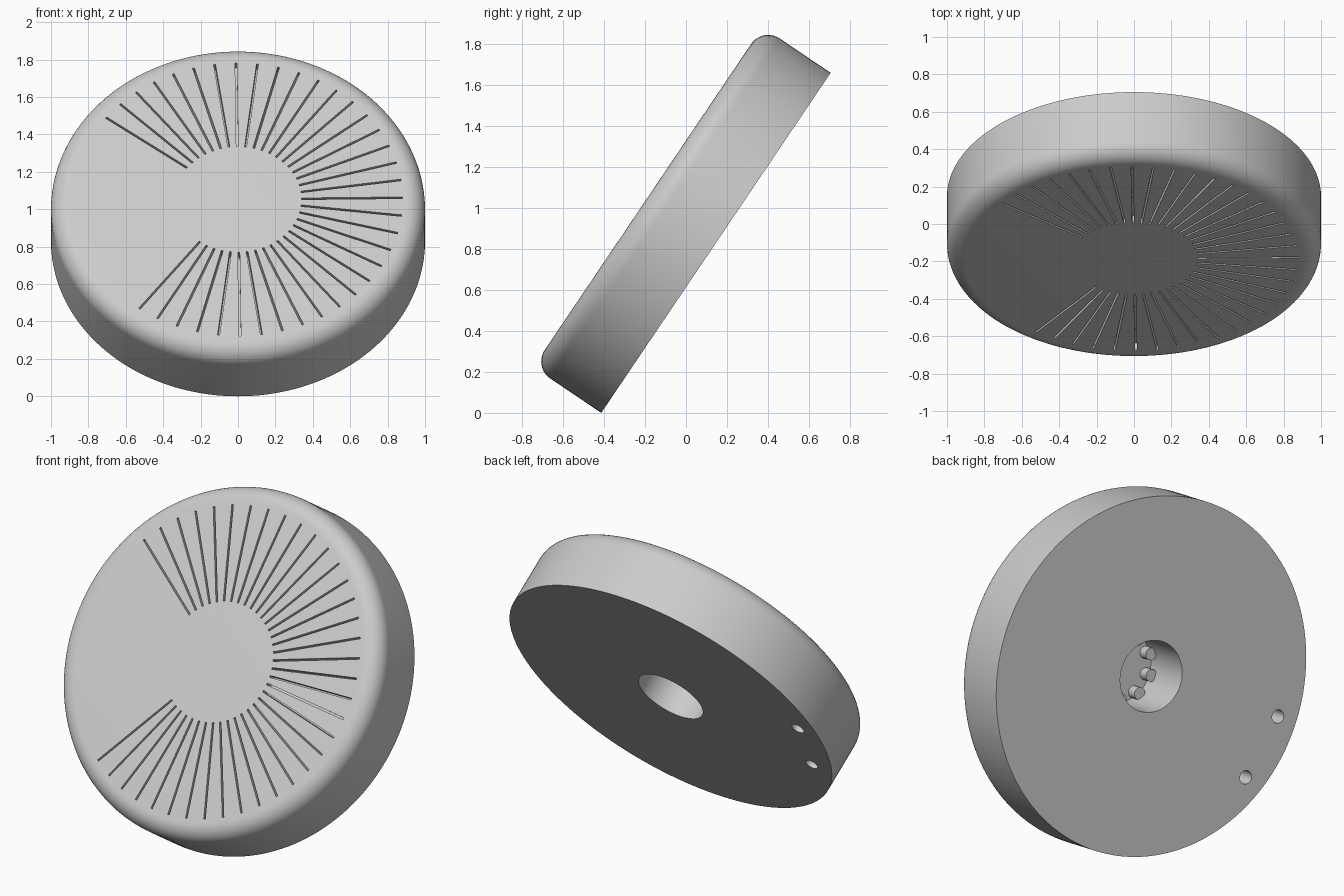
import bpy, bmesh, math
from mathutils import Matrix

if "Cube" in bpy.data.objects:
    bpy.data.objects.remove(bpy.data.objects["Cube"])

TILT = math.radians(56)
THICK, FILLET = 0.40, 0.10
PLACE = Matrix.Translation((0, 0.146, 0.829)) @ Matrix.Rotation(TILT, 4, 'X')

grey = bpy.data.materials.new("light_grey")
grey.diffuse_color = (0.6, 0.6, 0.6, 1)
grey.use_nodes = True
grey.node_tree.nodes["Principled BSDF"].inputs["Base Color"].default_value = grey.diffuse_color


def make_object(name, bm):
    bmesh.ops.recalc_face_normals(bm, faces=bm.faces)
    mesh = bpy.data.meshes.new(name)
    bm.to_mesh(mesh)
    bm.free()
    mesh.materials.append(grey)
    ob = bpy.data.objects.new(name, mesh)
    bpy.context.collection.objects.link(ob)
    ob.matrix_world = PLACE
    return ob


def lathe(profile, steps):
    bm = bmesh.new()
    verts = [bm.verts.new((r, 0, z)) for r, z in profile]
    edges = [bm.edges.new(p) for p in zip(verts, verts[1:])]
    bmesh.ops.spin(bm, geom=verts + edges, cent=(0, 0, 0), axis=(0, 0, 1),
                   angle=math.tau, steps=steps)
    bmesh.ops.remove_doubles(bm, verts=bm.verts, dist=1e-5)
    return bm


def add_cylinder(bm, radius, x, y, z0, z1, sides):
    bmesh.ops.create_cone(bm, cap_ends=True, segments=sides, radius1=radius,
                          radius2=radius, depth=z1 - z0,
                          matrix=Matrix.Translation((x, y, (z0 + z1) / 2)))


def cut(ob, bm):
    cutter = make_object("cutter", bm)
    cutter.hide_render = True
    mod = ob.modifiers.new("cut", 'BOOLEAN')
    mod.operation, mod.solver, mod.object = 'DIFFERENCE', 'EXACT', cutter
    bpy.context.view_layer.objects.active = ob
    bpy.ops.object.modifier_apply(modifier=mod.name)
    bpy.data.objects.remove(cutter)


# Round body with a filleted front rim
rim = [(1 - FILLET + FILLET * math.cos(a), THICK - FILLET + FILLET * math.sin(a))
       for a in (math.pi / 2 * i / 10 for i in range(11))]
body = make_object("disc_body", lathe([(0, 0), (1, 0)] + rim + [(0, THICK)], 160))

# Radial slots on the front face
bm = bmesh.new()
for k in range(-17, 20):
    m = (Matrix.Rotation(math.radians(0.7 + 7.5 * k), 4, 'Z')
         @ Matrix.Translation((0.61, 0, THICK))
         @ Matrix.Diagonal((0.54, 0.01, 0.10, 1)))
    bmesh.ops.create_cube(bm, size=1, matrix=m)
cut(body, bm)

# Central bore and two mounting holes in the back
bm = bmesh.new()
add_cylinder(bm, 0.2, 0, 0, -0.1, 0.32, 64)
for a in (188.2 - 12.5, 188.2 + 12.5):
    a = math.radians(a)
    add_cylinder(bm, 0.038, 0.875 * math.cos(a), 0.875 * math.sin(a), -0.1, 0.25, 32)
cut(body, bm)

# Small pegs around the floor of the bore
bm = bmesh.new()
for i in range(9):
    a = math.radians(174 + 40 * i)
    add_cylinder(bm, 0.035, 0.175 * math.cos(a), 0.175 * math.sin(a), 0.26, 0.33, 20)
pegs = make_object("bore_pegs", bm)

# Smooth curved faces, keep the edges sharp
for ob in (body, pegs):
    bpy.ops.object.select_all(action='DESELECT')
    ob.select_set(True)
    bpy.context.view_layer.objects.active = ob
    bpy.ops.object.shade_smooth_by_angle(angle=math.radians(30))
